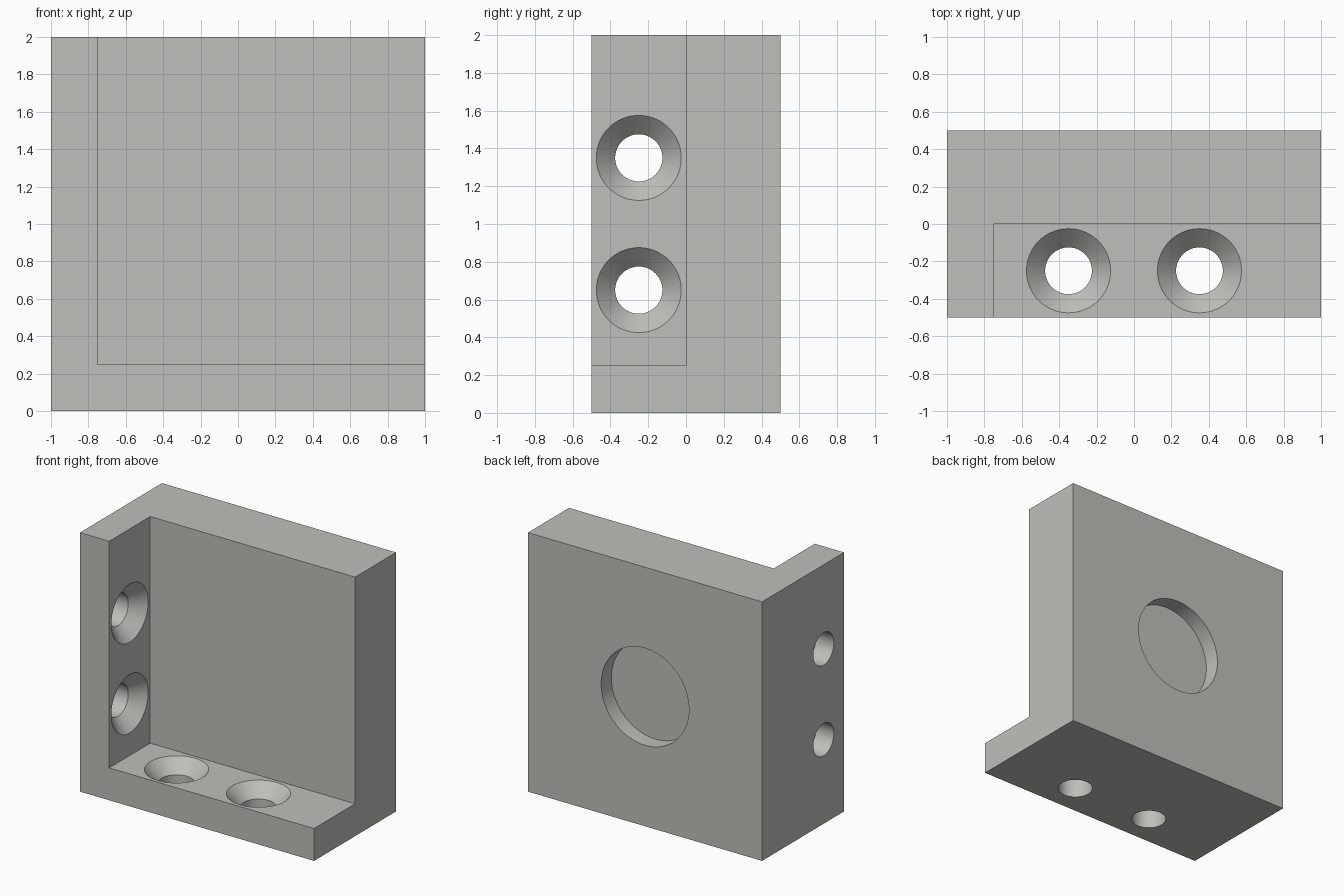
import bpy
import bmesh
import math
from mathutils import Matrix, Vector

if "Cube" in bpy.data.objects:
    bpy.data.objects.remove(bpy.data.objects["Cube"])

grey = bpy.data.materials.new("warm_grey")
grey.diffuse_color = (0.52, 0.52, 0.49, 1)
grey.use_nodes = True
grey.node_tree.nodes["Principled BSDF"].inputs["Base Color"].default_value = grey.diffuse_color


def make_object(name, bm):
    bmesh.ops.recalc_face_normals(bm, faces=bm.faces)
    mesh = bpy.data.meshes.new(name)
    bm.to_mesh(mesh)
    bm.free()
    mesh.materials.append(grey)
    obj = bpy.data.objects.new(name, mesh)
    bpy.context.collection.objects.link(obj)
    return obj


def box(name, low, high):
    low, high = Vector(low), Vector(high)
    bm = bmesh.new()
    bmesh.ops.create_cube(bm, size=1, matrix=Matrix.Translation((low + high) / 2)
                          @ Matrix.Diagonal((*(high - low), 1)))
    return make_object(name, bm)


def turned(name, profile, matrix, segments=72):
    """Solid of revolution about local z from (radius, height) points."""
    bm = bmesh.new()
    rings = []
    for r, h in profile:
        rings.append([bm.verts.new((r * math.cos(a), r * math.sin(a), h))
                      for a in (2 * math.pi * i / segments for i in range(segments))])
    for lower, upper in zip(rings, rings[1:]):
        for i in range(segments):
            j = (i + 1) % segments
            bm.faces.new((lower[i], lower[j], upper[j], upper[i]))
    bm.faces.new(rings[0])
    bm.faces.new(rings[-1])
    bm.transform(matrix)
    return make_object(name, bm)


# Solid block; the open front corner leaves a back plate and two flanges
bracket = box("corner_bracket", (-1, -0.5, 0), (1, 0.5, 2))
cutters = [box("corner_cutter", (-0.75, -0.7, 0.25), (1.2, 0, 2.2))]

# Countersunk screw holes: local z = 0 is the inner flange surface
screw = [(0.125, -0.4), (0.125, -0.1), (0.225, 0), (0.225, 0.05)]
for s in (-0.35, 0.35):
    cutters.append(turned("base_screw_cutter", screw,
                          Matrix.Translation((s, -0.25, 0.25))))
    cutters.append(turned("side_screw_cutter", screw,
                          Matrix.Translation((-0.75, -0.25, 1 + s))
                          @ Matrix.Rotation(math.pi / 2, 4, 'Y')))

# Shallow round pocket in the back
cutters.append(turned("pocket_cutter", [(0.375, -0.125), (0.375, 0.2)],
                      Matrix.Translation((0, 0.5, 1))
                      @ Matrix.Rotation(-math.pi / 2, 4, 'X')))

# Cut everything and discard the cutters
bpy.context.view_layer.objects.active = bracket
bracket.select_set(True)
for cutter in cutters:
    mod = bracket.modifiers.new("cut", 'BOOLEAN')
    mod.operation = 'DIFFERENCE'
    mod.solver = 'EXACT'
    mod.object = cutter
    bpy.ops.object.modifier_apply(modifier=mod.name)
    bpy.data.objects.remove(cutter, do_unlink=True)

bpy.ops.object.shade_smooth_by_angle(angle=math.radians(30))
